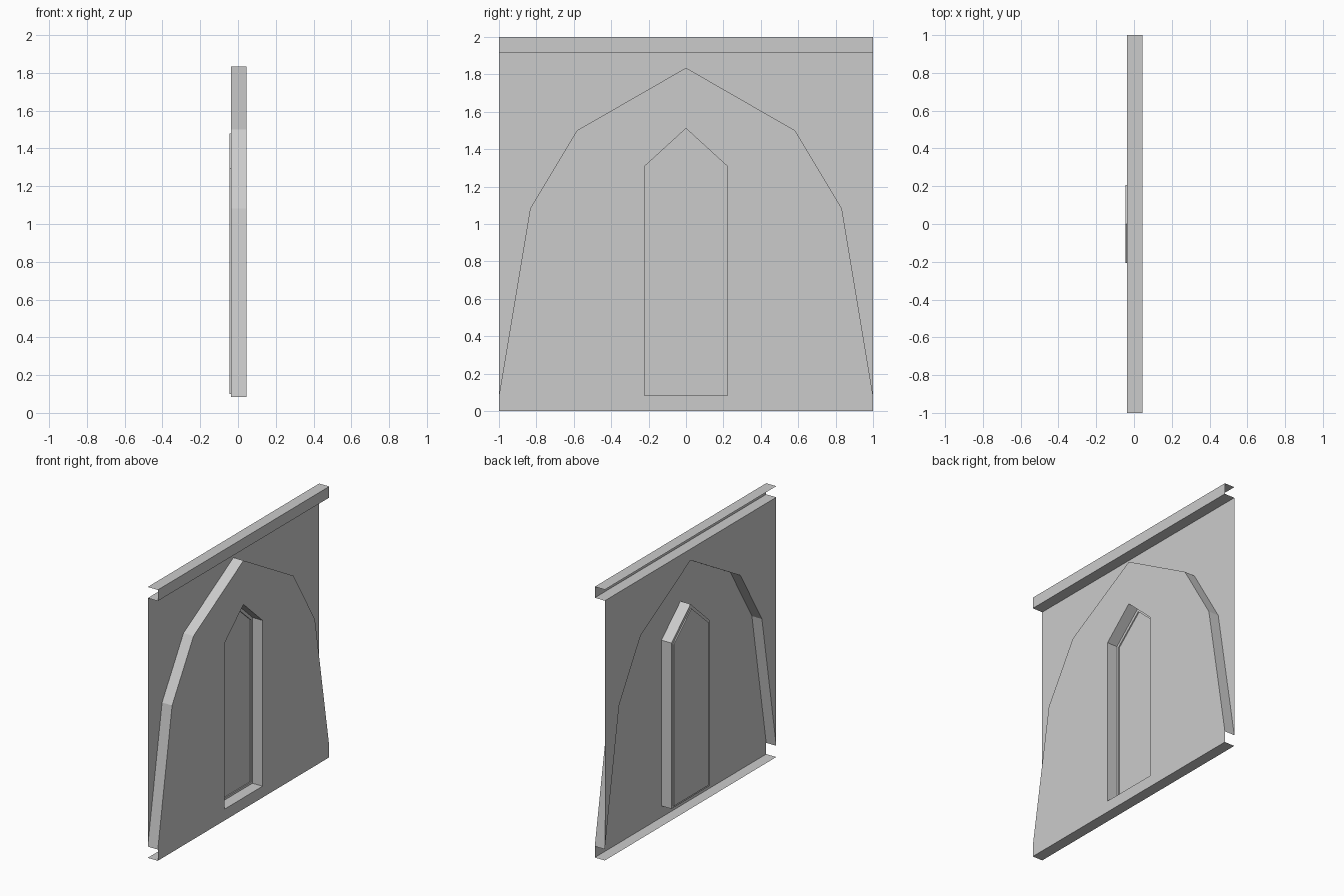
import bpy

if "Cube" in bpy.data.objects:
    bpy.data.objects.remove(bpy.data.objects["Cube"])

# Depth planes of the wall panel
FRONT, BACK, DOOR = 0.045, -0.037, -0.045

# Half profiles as (y, z); every part is mirrored across y = 0
arch = [(1, 0.083), (0.833, 1.083), (0.583, 1.5), (0, 1.835)]
opening = [(0, 1.511), (0.222, 1.308), (0.222, 0.084), (0, 0.084)]
door = [(0, 1.48), (0.206, 1.295), (0.206, 0.1), (0, 0.1)]
RAIL = 1.918


def sheet(x, pts):
    """Flat polygon at depth x, facing +x."""
    return [[(x, y, z) for y, z in pts]]


def strip(x0, x1, pts):
    """Band that joins a profile at depth x0 to the same profile at x1."""
    return [[(x0, *a), (x0, *b), (x1, *b), (x1, *a)] for a, b in zip(pts, pts[1:])]


def part(name, faces):
    """Mesh from polygons, with shared corners welded and mirrored in y."""
    index, polys = {}, []
    for f in faces:
        polys.append([index.setdefault(v, len(index)) for v in f])
    mesh = bpy.data.meshes.new(name)
    mesh.from_pydata(list(index), [], polys)
    mesh.update()
    ob = bpy.data.objects.new(name, mesh)
    bpy.context.collection.objects.link(ob)
    m = ob.modifiers.new("mirror", "MIRROR")
    m.use_axis = (False, True, False)
    m.use_clip = True
    return ob


# Raised arch face with the door opening, its outer edge and the bottom flange
part("arch_panel",
     sheet(FRONT, [(0, 0), (1, 0)] + arch + opening)
     + strip(BACK, FRONT, arch)
     + strip(BACK, FRONT, [(0, 0), (1, 0)]))

# Recessed wall around the arch
part("recessed_wall", sheet(BACK, [(1, RAIL), (0, RAIL)] + arch[::-1]))

# Channel-shaped top rail, open at the back and ends
part("top_rail",
     sheet(FRONT, [(0, RAIL), (1, RAIL), (1, 2), (0, 2)])
     + strip(BACK, FRONT, [(1, 2), (0, 2)])
     + strip(BACK, FRONT, [(0, RAIL), (1, RAIL)]))

# Door reveal and the narrow frame face around the door
part("door_frame",
     strip(BACK, FRONT, opening) + sheet(BACK, opening[::-1] + door))

# Door leaf, set slightly deeper than the frame
part("door_leaf", strip(DOOR, BACK, door) + sheet(DOOR, door[::-1]))
